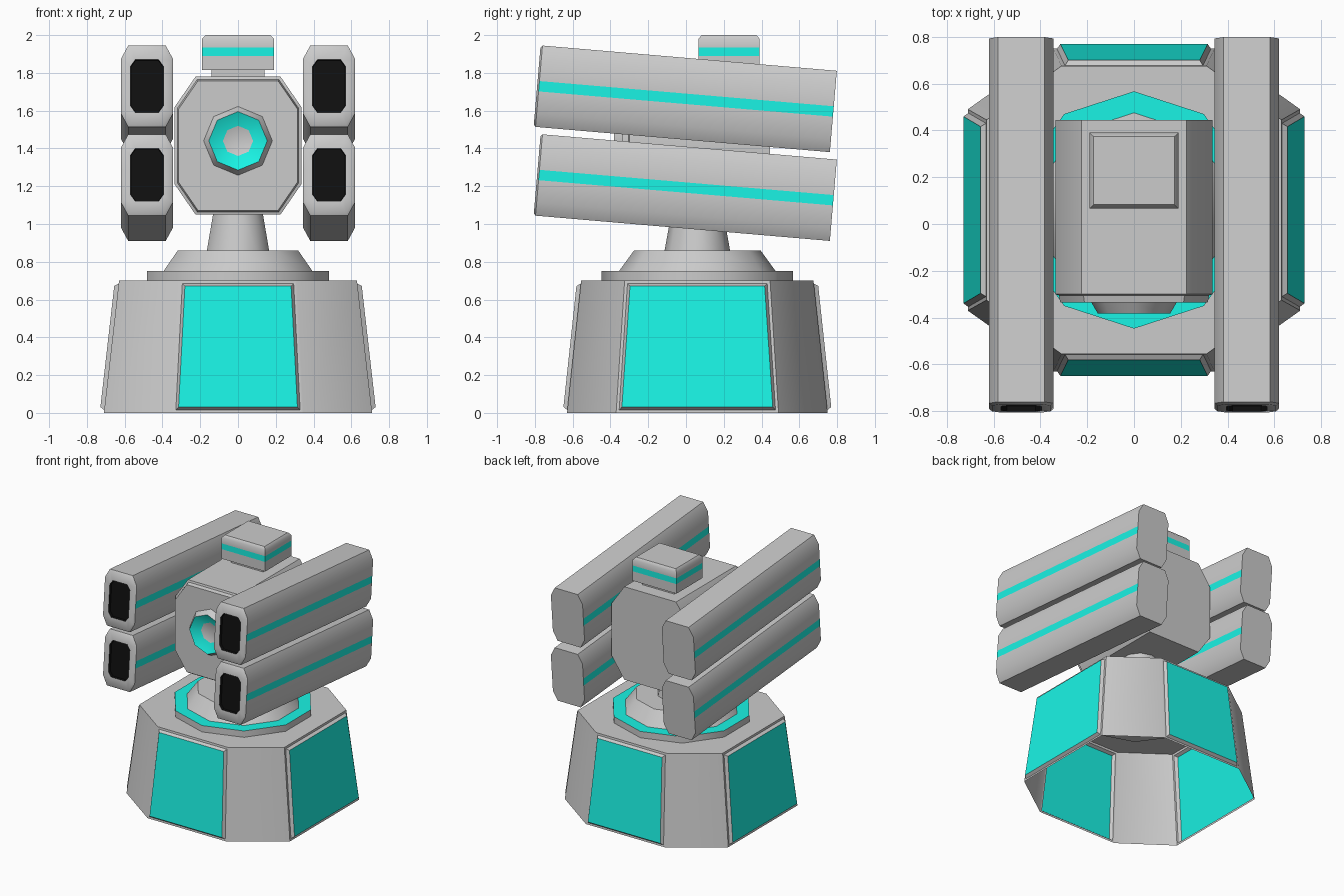
import bpy, bmesh, math
from mathutils import Matrix, Vector

if "Cube" in bpy.data.objects:
    bpy.data.objects.remove(bpy.data.objects["Cube"])


def material(name, color):
    m = bpy.data.materials.new(name)
    m.diffuse_color = color
    m.use_nodes = True
    m.node_tree.nodes["Principled BSDF"].inputs["Base Color"].default_value = m.diffuse_color
    return m


GREY = material("grey", (0.6, 0.6, 0.6, 1))
TEAL = material("teal", (0.01, 0.9, 0.78, 1))
BLACK = material("black", (0.005, 0.005, 0.005, 1))
CY = 0.06  # y centre of the base


def loft(name, rings, paint=None, cap_start=True, cap_end=True, end_mat=0, edit=None):
    """Skin a list of equal-length point rings; paint(ring, side) gives a material slot."""
    bm = bmesh.new()
    loops = [[bm.verts.new(p) for p in ring] for ring in rings]
    n = len(loops[0])
    for r in range(len(loops) - 1):
        for i in range(n):
            j = (i + 1) % n
            f = bm.faces.new((loops[r][i], loops[r][j], loops[r + 1][j], loops[r + 1][i]))
            f.material_index = paint(r, i) if paint else 0
    if cap_start:
        bm.faces.new(loops[0][::-1])
    if cap_end:
        bm.faces.new(loops[-1]).material_index = end_mat
    bmesh.ops.recalc_face_normals(bm, faces=bm.faces)
    if edit:
        edit(bm)
    mesh = bpy.data.meshes.new(name)
    bm.to_mesh(mesh)
    bm.free()
    for m in (GREY, TEAL, BLACK):
        mesh.materials.append(m)
    ob = bpy.data.objects.new(name, mesh)
    bpy.context.collection.objects.link(ob)
    bpy.ops.object.select_all(action='DESELECT')
    ob.select_set(True)
    bpy.context.view_layer.objects.active = ob
    bpy.ops.object.shade_smooth_by_angle(angle=math.radians(46))
    return ob


def octagon(hx, hy, fx, fy):
    """Chamfered rectangle: half sizes hx, hy and half flats fx, fy. Side 0 faces +x."""
    return [(hx, -fy), (hx, fy), (fx, hy), (-fx, hy),
            (-hx, fy), (-hx, -fy), (-fx, -hy), (fx, -hy)]


def circle(n, r):
    return [(r * math.sin(2 * math.pi * k / n), r * math.cos(2 * math.pi * k / n)) for k in range(n)]


def flat(points, z, cy=CY):
    return [(x, y + cy, z) for x, y in points]


def upright(points, y, cz):
    return [(x, y, z + cz) for x, z in points]


# Base shell: open underneath, with four raised teal panels
def add_panels(bm):
    bm.faces.ensure_lookup_table()
    panels = [bm.faces[i] for i in (0, 2, 4, 6)]
    bmesh.ops.inset_individual(bm, faces=panels, thickness=0.022)
    bmesh.ops.inset_individual(bm, faces=panels, thickness=0.02, depth=0.022)
    for f in panels:
        f.material_index = 1


loft("base", [flat(octagon(0.71, 0.69, 0.345, 0.43), 0),
              flat(octagon(0.63, 0.615, 0.31, 0.385), 0.70)],
     cap_start=False, edit=add_panels)

# Turntable: ring with teal top, cone and neck
loft("turntable_ring", [flat(circle(10, r), z) for r, z in ((0.507, 0.69), (0.507, 0.75), (0.40, 0.75))],
     paint=lambda r, i: 1 if r == 1 else 0)
loft("turntable_cone", [flat(circle(10, r), z) for r, z in ((0.415, 0.75), (0.335, 0.86))])
loft("neck", [flat(circle(10, r), z) for r, z in ((0.175, 0.85), (0.13, 1.10))])

# Head with a stepped front plate
head_profile = octagon(0.335, 0.365, 0.225, 0.205)
loft("head", [upright([(x * s, z * s) for x, z in head_profile], y, 1.415)
              for y, s in ((0.445, 1), (-0.30, 1), (-0.305, 0.96), (-0.335, 0.94))])

# Front eye: grey rim, teal dish, grey centre
loft("eye", [upright(circle(8, r), y, 1.44)
             for r, y in ((0.185, -0.33), (0.155, -0.382), (0.08, -0.345))],
     paint=lambda r, i: r)

# Sensor box on top of the head
def rect(hx, hy, z):
    return [(x, y + 0.228, z) for x, y in ((hx, -hy), (hx, hy), (-hx, hy), (-hx, -hy))]


loft("sensor_mount", [rect(0.14, 0.115, 1.76), rect(0.14, 0.115, 1.82)])
loft("sensor_box", [rect(0.19, 0.162, 1.815), rect(0.19, 0.162, 1.89), rect(0.19, 0.162, 1.935),
                    rect(0.19, 0.162, 1.98), rect(0.172, 0.145, 2.0)],
     paint=lambda r, i: 1 if r == 1 else 0)

# Launcher tubes: tilted, teal stripe on both sides, black muzzle
def tube_ring(hx, hz, cx, cz, y):
    pts = octagon(hx, hz, hx - cx, hz - cz)
    s = 0.0275
    pts = pts[:1] + [(hx, -s), (hx, s)] + pts[1:5] + [(-hx, s), (-hx, -s)] + pts[5:]
    return upright(pts, y, 0)


def tube_paint(r, i):
    if r == 0:
        return 1 if i in (1, 7) else 0
    return 2 if r == 3 else 0


for side, x in (("left", -0.482), ("right", 0.482)):
    for level, z in (("upper", 1.663), ("lower", 1.193)):
        tube = loft(f"{side}_{level}_tube",
                    [tube_ring(0.1375, 0.216, 0.038, 0.07, 0.787),
                     tube_ring(0.1375, 0.216, 0.038, 0.07, -0.777),
                     tube_ring(0.125, 0.204, 0.036, 0.066, -0.787),
                     tube_ring(0.087, 0.14, 0.025, 0.035, -0.787),
                     tube_ring(0.085, 0.138, 0.025, 0.035, -0.765)],
                    paint=tube_paint, end_mat=2)
        tube.data.transform(Matrix.Translation(Vector((x, -0.004, z)))
                            @ Matrix.Rotation(math.radians(-4.9), 4, 'X'))
